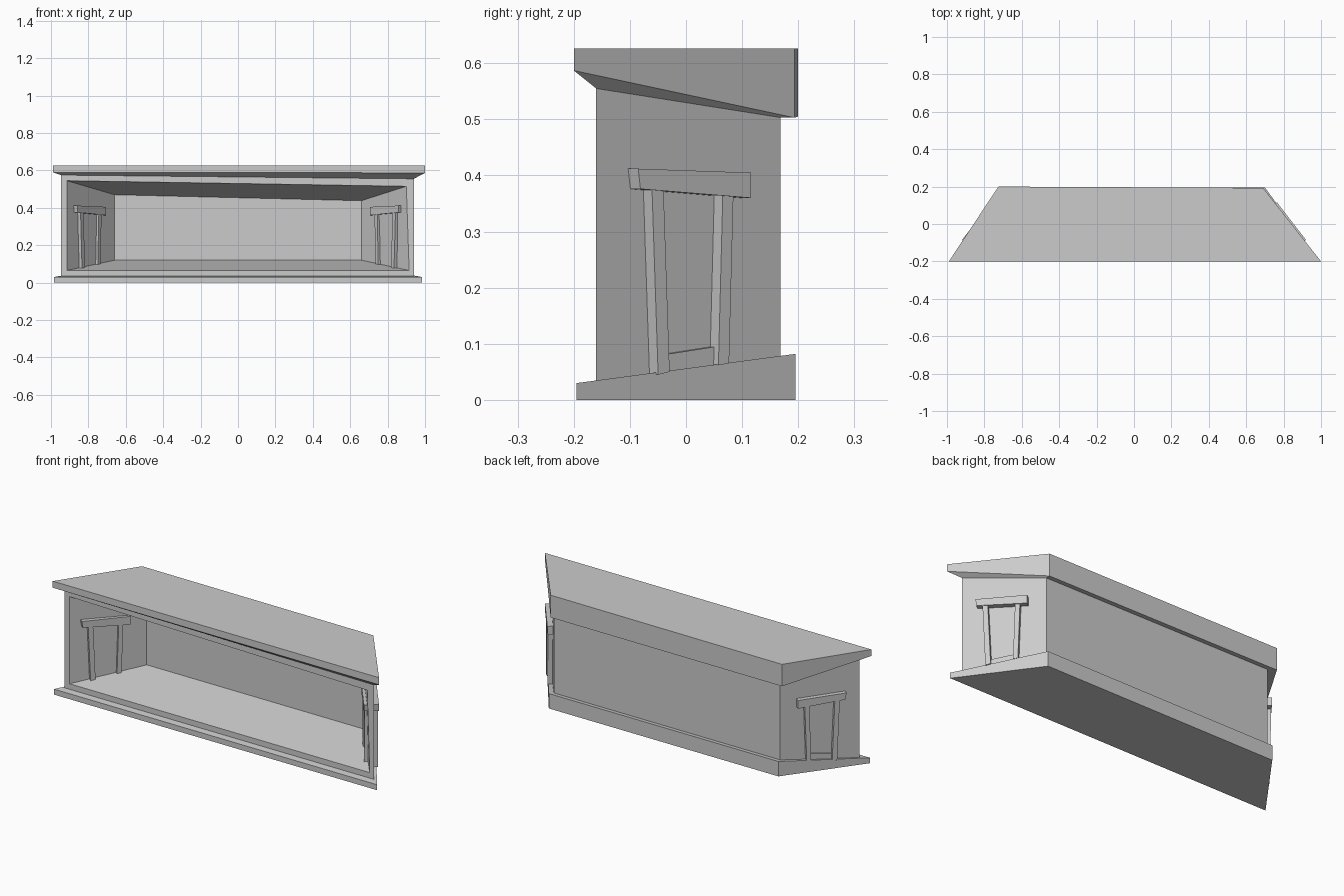
import bpy, bmesh
from mathutils import Vector

if "Cube" in bpy.data.objects:
    bpy.data.objects.remove(bpy.data.objects["Cube"])


def loft(name, rings):
    """Skin a series of four-point rings and cap both ends."""
    bm = bmesh.new()
    rows = [[bm.verts.new(p) for p in ring] for ring in rings]
    for a, b in zip(rows, rows[1:]):
        for i in range(4):
            j = (i + 1) % 4
            bm.faces.new((a[i], a[j], b[j], b[i]))
    bm.faces.new(rows[0])
    bm.faces.new(rows[-1])
    bmesh.ops.recalc_face_normals(bm, faces=bm.faces)
    mesh = bpy.data.meshes.new(name)
    bm.to_mesh(mesh)
    bm.free()
    obj = bpy.data.objects.new(name, mesh)
    bpy.context.collection.objects.link(obj)
    return obj


def plan(xf, xb, yf, yb, zf, zb):
    """Trapezoid seen from above: wide front edge, narrow back edge."""
    return [(-xf, yf, zf), (xf, yf, zf), (xb, yb, zb), (-xb, yb, zb)]


# Sloping floor slab
loft("base_slab", [plan(0.985, 0.70, -0.195, 0.195, 0, 0),
                   plan(0.985, 0.70, -0.195, 0.195, 0.03, 0.082)])

# Roof slab with chamfered overhang and slightly skewed back edge
top = [(-0.99, -0.2, 0.626), (1.0, -0.2, 0.626), (0.69, 0.193, 0.626), (-0.725, 0.2, 0.626)]
edge = [(x, y, z) for (x, y, _), z in zip(top, (0.59, 0.587, 0.503, 0.505))]
under = [(-0.945, -0.16, 0.575), (0.94, -0.16, 0.555), (0.688, 0.17, 0.503), (-0.695, 0.17, 0.51)]
loft("roof_slab", [top, edge, under])

# Room shell, open at the front with a tapering interior
loft("room_shell", [
    [(-0.692, 0.168, 0.07), (0.688, 0.168, 0.07), (0.688, 0.168, 0.515), (-0.692, 0.168, 0.515)],
    [(-0.947, -0.16, 0.03), (0.94, -0.16, 0.03), (0.94, -0.16, 0.56), (-0.947, -0.16, 0.578)],
    [(-0.915, -0.16, 0.065), (0.915, -0.16, 0.065), (0.90, -0.16, 0.515), (-0.915, -0.16, 0.545)],
    [(-0.66, 0.148, 0.12), (0.66, 0.148, 0.12), (0.66, 0.148, 0.438), (-0.66, 0.148, 0.47)]])

# Door frames that poke through both side walls
ALONG = Vector((-0.61, 0.79, 0))
OUT = Vector((0.79, 0.61, 0))
CENTRE = Vector((0.812, -0.008, 0))


def bar(name, side, ends, n0, n1):
    """Bar made of two (t0, t1, z0, z1) levels in the wall's own frame."""
    rings = []
    for t0, t1, z0, z1 in ends:
        ring = []
        for t, n, z in ((t0, n0, z0), (t1, n0, z1), (t1, n1, z1), (t0, n1, z0)):
            p = CENTRE + ALONG * t + OUT * n
            ring.append((side * p.x, p.y, z))
        rings.append(ring)
    loft(name, rings)


for side, label in ((1, "right"), (-1, "left")):
    bar(label + "_door_front_post", side,
        [(-0.079, -0.053, 0.045, 0.05), (-0.093, -0.067, 0.38, 0.38)], -0.034, 0.034)
    bar(label + "_door_back_post", side,
        [(0.057, 0.081, 0.062, 0.065), (0.067, 0.091, 0.37, 0.37)], -0.034, 0.034)
    bar(label + "_door_lintel", side,
        [(-0.122, 0.127, 0.376, 0.36), (-0.127, 0.127, 0.412, 0.405)], -0.038, 0.038)
    bar(label + "_door_sill", side,
        [(-0.06, 0.062, 0.048, 0.06), (-0.06, 0.062, 0.08, 0.095)], -0.012, 0.02)
